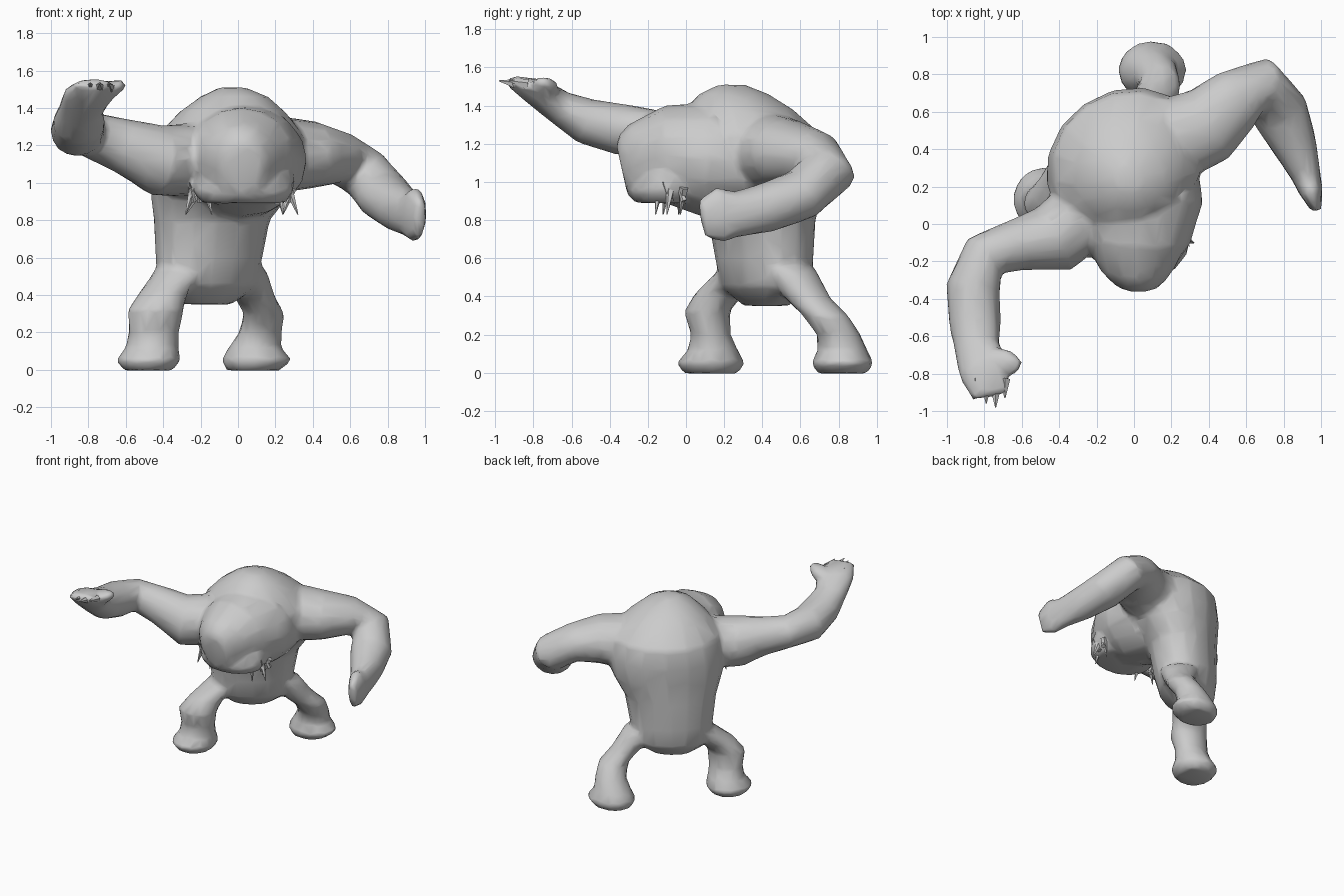
import bpy, bmesh
from math import cos, sin, pi, radians
from mathutils import Vector

if "Cube" in bpy.data.objects:
    bpy.data.objects.remove(bpy.data.objects["Cube"])

SIDES = 16
Z = Vector((0, 0, 1))


def loft(bm, rings):
    """Closed skin through rings of (centre, axis_a, axis_b)."""
    loops = []
    for c, a, b in rings:
        loops.append([bm.verts.new(c + a * cos(2 * pi * i / SIDES) + b * sin(2 * pi * i / SIDES))
                      for i in range(SIDES)])
    faces = [bm.faces.new(loops[0]), bm.faces.new(loops[-1])]
    for p, q in zip(loops, loops[1:]):
        for i in range(SIDES):
            j = (i + 1) % SIDES
            faces.append(bm.faces.new((p[i], p[j], q[j], q[i])))
    bmesh.ops.recalc_face_normals(bm, faces=faces)


def slices(bm, stations, yaw=0):
    """Horizontal cross-sections: x, y, z, half width, half depth."""
    r = radians(yaw)
    a, b = Vector((cos(r), sin(r), 0)), Vector((-sin(r), cos(r), 0))
    loft(bm, [(Vector(s[:3]), a * s[3], b * s[4]) for s in stations])


def limb(bm, stations):
    """Cross-sections square to a path: x, y, z, half width, half height."""
    pts = [Vector(s[:3]) for s in stations]
    rings = []
    for i, s in enumerate(stations):
        t = (pts[min(i + 1, len(pts) - 1)] - pts[max(i - 1, 0)]).normalized()
        side = t.cross(Z).normalized()
        rings.append((pts[i], side * s[3], side.cross(t) * s[4]))
    loft(bm, rings)


def spike(bm, base, tip, r):
    d = Vector(tip) - Vector(base)
    rot = d.to_track_quat('Z', 'Y').to_matrix().to_4x4()
    rot.translation = (Vector(base) + Vector(tip)) / 2
    bmesh.ops.create_cone(bm, cap_ends=True, segments=5, radius1=r, radius2=0.003,
                          depth=d.length, matrix=rot)


def finish(bm, name):
    me = bpy.data.meshes.new(name)
    bm.to_mesh(me)
    bm.free()
    ob = bpy.data.objects.new(name, me)
    bpy.context.collection.objects.link(ob)
    return ob


body = bmesh.new()

# Twisted torso with hunched back
slices(body, [(-.17, .42, .35, .15, .10), (-.16, .42, .45, .30, .20), (-.155, .41, .6, .31, .23),
              (-.14, .40, .8, .34, .245), (-.09, .37, .95, .41, .31), (-.05, .33, 1.1, .44, .38),
              (-.04, .32, 1.25, .41, .38), (-.03, .28, 1.38, .29, .28),
              (-.02, .25, 1.46, .18, .19), (-.03, .24, 1.51, .07, .07)], 35)

# Low-slung head, running forward from the chest
limb(body, [(.0, .30, 1.10, .34, .30), (.03, .10, 1.12, .34, .30), (.02, -.10, 1.14, .28, .26),
            (.02, -.22, 1.10, .21, .22), (.03, -.29, 1.07, .15, .19), (.03, -.335, 1.06, .10, .14)])

# Brow and jaw shelf
slices(body, [(.03, -.10, .89, .22, .17), (.03, -.09, .95, .27, .22), (.03, -.05, 1.05, .27, .22)])

# Raised arm
limb(body, [(-.15, .15, 1.12, .20, .20), (-.43, -.08, 1.12, .19, .19), (-.62, -.11, 1.20, .14, .145),
            (-.80, -.17, 1.26, .13, .12), (-.86, -.34, 1.275, .145, .135), (-.85, -.53, 1.32, .14, .12),
            (-.84, -.66, 1.39, .12, .09), (-.80, -.78, 1.47, .14, .075), (-.77, -.92, 1.53, .10, .03)])
limb(body, [(-.80, -.72, 1.45, .07, .06), (-.68, -.74, 1.50, .07, .05), (-.61, -.76, 1.53, .04, .025)])

# Lowered arm
limb(body, [(.12, .42, 1.15, .24, .22), (.40, .53, 1.15, .21, .18), (.55, .67, 1.13, .17, .14),
            (.68, .74, 1.05, .15, .14), (.78, .60, .93, .155, .135), (.86, .42, .865, .12, .13),
            (.92, .26, .83, .08, .12), (.945, .18, .83, .065, .15), (.975, .08, .81, .03, .10)])

# Forward leg and foot
slices(body, [(-.48, .13, -.005, .13, .14), (-.48, .13, .05, .175, .18), (-.46, .14, .12, .14, .13),
              (-.45, .13, .20, .135, .105), (-.44, .11, .32, .15, .12), (-.40, .17, .41, .13, .13),
              (-.29, .32, .54, .15, .15)])

# Rear leg and foot
slices(body, [(.08, .82, -.005, .14, .13), (.10, .82, .05, .19, .165), (.09, .82, .12, .14, .13),
              (.12, .80, .20, .115, .115), (.14, .73, .30, .11, .12), (.09, .64, .39, .11, .12),
              (.0, .53, .54, .15, .15)])

# Fuse the parts into one skin, then reduce to a low polygon count
ob = finish(body, "body")
m = ob.modifiers.new("fuse", 'REMESH')
m.mode = 'VOXEL'
m.voxel_size = 0.02
m.use_smooth_shade = True
m = ob.modifiers.new("blend", 'SMOOTH')
m.factor = 0.5
m.iterations = 4
m = ob.modifiers.new("reduce", 'DECIMATE')
m.ratio = 0.08

# Tusks hanging around the mouth
tusks = bmesh.new()
for x, y, lean in [(-.24, -.10, -.04), (-.17, -.14, .03), (-.20, -.02, -.08), (.22, -.14, .02),
                   (.27, -.08, .05), (.29, -.01, -.05)]:
    spike(tusks, (x, y, .97), (x + lean, y - .02, .83), .025)
    spike(tusks, (x, y, .90), (x + lean / 2, y - .04, 1.0), .018)
finish(tusks, "tusks")

# Claws of the raised hand
claws = bmesh.new()
for x, y in [(-.85, -.93), (-.79, -.96), (-.74, -.98), (-.69, -.93)]:
    spike(claws, (x, y + .10, 1.51), (x, y, 1.53), .03)
finish(claws, "claws")
